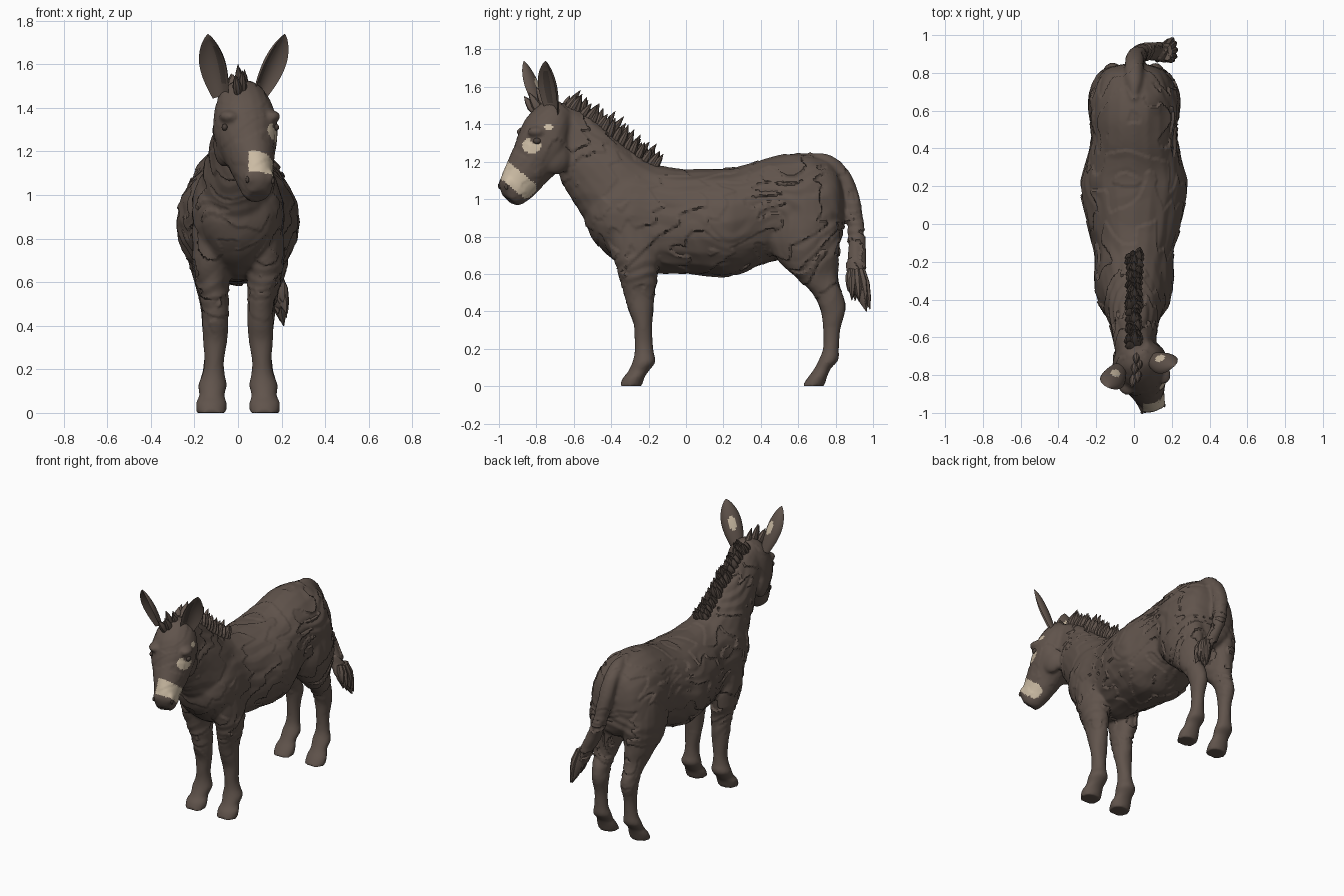
import bpy, bmesh, math, random
from mathutils import Vector, Matrix, noise

if "Cube" in bpy.data.objects:
    bpy.data.objects.remove(bpy.data.objects["Cube"])

random.seed(4)


def material(name, rgb):
    m = bpy.data.materials.new(name)
    m.diffuse_color = (*rgb, 1)
    m.use_nodes = True
    m.node_tree.nodes["Principled BSDF"].inputs["Base Color"].default_value = m.diffuse_color
    return m


BROWN = material("brown_coat", (0.118, 0.088, 0.072))
CREAM = material("cream_patch", (0.60, 0.50, 0.37))
DARK = material("dark_hair", (0.07, 0.053, 0.044))


def make(name, bm, mats, angle=40):
    me = bpy.data.meshes.new(name)
    bmesh.ops.recalc_face_normals(bm, faces=bm.faces)
    bm.to_mesh(me)
    bm.free()
    ob = bpy.data.objects.new(name, me)
    bpy.context.collection.objects.link(ob)
    for m in mats:
        me.materials.append(m)
    bpy.ops.object.select_all(action='DESELECT')
    ob.select_set(True)
    bpy.context.view_layer.objects.active = ob
    bpy.ops.object.shade_smooth_by_angle(angle=math.radians(angle))
    return ob


def spline(st, sub=4):
    """Catmull-Rom through the stations."""
    out = []
    for i in range(len(st) - 1):
        p = [st[max(i - 1, 0)], st[i], st[i + 1], st[min(i + 2, len(st) - 1)]]
        for k in range(sub):
            t = k / sub
            out.append([0.5 * (2 * b + (c - a) * t + (2 * a - 5 * b + 4 * c - d) * t * t
                               + (3 * b - a - 3 * c + d) * t ** 3) for a, b, c, d in zip(*p)])
    return out + [st[-1]]


def skin_rings(bm, rings):
    for a, b in zip(rings, rings[1:]):
        for k in range(len(a)):
            n = (k + 1) % len(a)
            bm.faces.new((a[k], a[n], b[n], b[k]))
    bm.faces.new(rings[0])
    bm.faces.new(rings[-1])


def loft(bm, stations, cx=0.0, side=1, sides=20):
    """Each station: two outline points (y, z), half width, optional x centre."""
    rings = []
    for s in spline([list(q) + [cx] if len(q) == 5 else list(q) for q in stations]):
        p, q = Vector((0, s[0], s[1])), Vector((0, s[2], s[3]))
        mid, half = (p + q) / 2, (p - q) / 2
        rings.append([bm.verts.new(mid + half * math.sin(a)
                      + Vector((side * (s[5] + s[4] * math.cos(a)), 0, 0)))
                      for a in (math.tau * k / sides for k in range(sides))])
    skin_rings(bm, rings)
    return [v for r in rings for v in r]


def ball(bm, pos, size):
    m = Matrix.Translation(pos) @ Matrix.Diagonal((*size, 1))
    return bmesh.ops.create_uvsphere(bm, u_segments=16, v_segments=10, radius=1, matrix=m)["verts"]


def spike(bm, base, tip, wide, thin):
    """Flattened pointed hair lock from base to tip."""
    d = Vector(tip) - Vector(base)
    m = (Matrix.Translation(base) @ d.to_track_quat('Z', 'X').to_matrix().to_4x4()
         @ Matrix.Diagonal((wide, thin, d.length, 1)))
    skin_rings(bm, [[bm.verts.new(m @ Vector((r * math.cos(a), r * math.sin(a), h)))
                     for a in (math.tau * k / 8 for k in range(8))]
                    for h, r in ((0, .8), (.35, 1), (.7, .65), (1, .06))])


# Head turn about the poll
TURN = (Matrix.Translation((0.005, -.66, 0)) @ Matrix.Rotation(math.radians(17), 4, 'Z')
        @ Matrix.Diagonal((1, 1.03, 1, 1)) @ Matrix.Translation((0, .66, 0)))

bm = bmesh.new()
# Trunk
loft(bm, [(.845, 1.04, .845, .87, .06), (.80, 1.17, .815, .74, .16), (.7, 1.23, .7, .69, .215),
          (.58, 1.245, .58, .68, .237), (.45, 1.225, .45, .665, .228), (.3, 1.18, .3, .605, .265),
          (.2, 1.165, .2, .585, .285), (0, 1.16, 0, .6, .25), (-.15, 1.18, -.15, .605, .21),
          (-.3, 1.2, -.3, .63, .21), (-.42, 1.15, -.42, .70, .19), (-.5, 1.05, -.5, .79, .135),
          (-.54, .98, -.54, .87, .06)])
# Neck
loft(bm, [(-.12, 1.17, -.38, .69, .19), (-.25, 1.23, -.5, .82, .175), (-.4, 1.35, -.585, .96, .14),
          (-.53, 1.45, -.66, 1.08, .114), (-.64, 1.51, -.69, 1.2, .10), (-.7, 1.52, -.74, 1.25, .08)])
# Head with brow, cheek and lip masses
head = loft(bm, [(-.69, 1.53, -.6, 1.40, .075), (-.76, 1.52, -.62, 1.31, .122),
                 (-.84, 1.45, -.645, 1.21, .148), (-.885, 1.37, -.69, 1.15, .142),
                 (-.92, 1.28, -.75, 1.09, .116), (-.965, 1.18, -.81, 1.025, .088),
                 (-1.0, 1.09, -.875, .975, .072), (-.985, 1.025, -.915, .965, .05)])
for s in (-1, 1):
    head += ball(bm, (s * .1, -.825, 1.36), (.045, .055, .03))
    head += ball(bm, (s * .09, -.72, 1.23), (.045, .085, .1))
    head += ball(bm, (s * .042, -.965, 1.08), (.03, .03, .04))
bmesh.ops.transform(bm, matrix=TURN, verts=head)
# Legs, mirrored, with knees, fetlocks and hooves
for s in (-1, 1):
    loft(bm, [(-.42, .98, -.17, .98, .07, .13), (-.41, .75, -.14, .75, .085, .125),
              (-.37, .62, -.15, .6, .078, .12), (-.335, .5, -.165, .5, .062, .105),
              (-.305, .4, -.175, .4, .06, .103), (-.28, .33, -.18, .33, .056, .105),
              (-.275, .24, -.178, .24, .045, .109), (-.275, .18, -.172, .18, .051, .112),
              (-.288, .125, -.163, .13, .066, .117), (-.312, .075, -.195, .085, .058, .12),
              (-.337, .045, -.22, .05, .071, .122), (-.357, 0, -.235, 0, .069, .122)], side=s)
    loft(bm, [(.5, 1.02, .78, 1.02, .1, .13), (.43, .85, .825, .82, .12, .125),
              (.47, .7, .815, .66, .1, .125), (.59, .58, .81, .57, .072, .12),
              (.68, .49, .845, .47, .056, .115), (.72, .4, .853, .41, .053, .113),
              (.733, .3, .825, .3, .042, .113), (.732, .2, .818, .2, .046, .115),
              (.705, .13, .815, .14, .062, .117), (.68, .085, .775, .095, .055, .12),
              (.65, .045, .755, .05, .069, .122), (.62, 0, .74, 0, .069, .122)], side=s)
# Tail
loft(bm, [(.64, 1.16, .66, 1.25, .03, 0), (.74, 1.12, .77, 1.235, .05, 0),
          (.82, 1.07, .87, 1.15, .05, 0), (.84, .97, .93, 1.0, .048, .01),
          (.865, .8, .955, .82, .043, .05), (.86, .65, .96, .66, .042, .12),
          (.86, .55, .96, .56, .04, .17), (.89, .48, .96, .49, .03, .195)])
raw = make("body_masses", bm, [BROWN])

# Blend all masses into one skin
mod = raw.modifiers.new("blend", 'REMESH')
mod.mode, mod.voxel_size = 'VOXEL', 0.0105
mod = raw.modifiers.new("soften", 'SMOOTH')
mod.factor, mod.iterations = 0.5, 5
skin = bpy.data.meshes.new_from_object(raw.evaluated_get(bpy.context.evaluated_depsgraph_get()))
bpy.data.objects.remove(raw)
bm = bmesh.new()
bm.from_mesh(skin)
bm.normal_update()

# Overlapping coat locks: stepped ridges running back and down
moves = []
for v in bm.verts:
    p = v.co
    zig = abs((p.z * 7 + 2 * noise.noise(p * 4)) % 1 - .5)
    f = (5.5 * (p.y * .8 - p.z * .6) + zig * 1.1 + 1.0 * noise.noise(p * 6)) % 1
    amp = .013 * min(1, max(0, (p.z - .3) / .3)) * min(1, max(.2, (p.y + .78) / .15))
    amp *= min(1, max(.45, noise.noise(p * 3 + Vector((7, 1, 3))) * 2 + .7))
    moves.append(v.normal * amp * (f - .5))
for v, d in zip(bm.verts, moves):
    v.co += d
bm.normal_update()
# Cream muzzle band, crescent under the eye and temple fleck on one side
for f in bm.faces:
    c, n = f.calc_center_median(), f.normal
    s = -.63 * c.y - .77 * c.z
    muzzle = c.y < -.8 and c.x > .05 and -.325 < s < -.23 and n.z > -.6
    eye = ((c.y + .80) / .032) ** 2 + ((c.z - 1.32) / .026) ** 2 < 1
    lid = c.x > .08 and ((c.y + .825) / .05) ** 2 + ((c.z - 1.287) / .042) ** 2 < 1 and not eye
    temple = c.x > .05 and ((c.y + .735) / .022) ** 2 + ((c.z - 1.385) / .018) ** 2 < 1
    f.material_index = int(muzzle or lid or temple)
body = make("body", bm, [BROWN, CREAM], 50)

# Eyes and nostrils, seated on the skin
bm = bmesh.new()
for s in (-1, 1):
    ball(bm, body.closest_point_on_mesh(TURN @ Vector((s * .15, -.85, 1.312)))[1], (.014, .02, .016))
make("eyes", bm, [DARK])
bm = bmesh.new()
for s in (-1, 1):
    ball(bm, body.closest_point_on_mesh(TURN @ Vector((s * .08, -1.0, 1.06)))[1], (.008, .01, .016))
make("nostrils", bm, [DARK])


# Ears: cupped leaves, dark hair on the inner side, small cream spot behind
def ear(name, base, tip, facing, hair, spot_at):
    base, tip, facing = Vector(base), Vector(tip), Vector(facing).normalized()
    axis = tip - base
    wide = axis.cross(facing).normalized()
    front = wide.cross(axis).normalized()
    nu, nv, bm = 20, 16, bmesh.new()
    for inset in (0, .012):
        grid = []
        for i in range(nu + 1):
            u = i / nu
            w = .066 * (.6 + .4 * math.sin(min(u / .5, 1) * math.pi / 2)) * (1 - max(0, u - .5) ** 2 * 3.9) ** .8
            w = max(w, .003)
            row = []
            for j in range(nv + 1):
                t = 2 * j / nv - 1
                r = max(w - inset * (1 - t ** 4), .001)
                row.append(bm.verts.new(base + axis * u + wide * r * math.sin(1.5 * t)
                                        - front * (r * .8 * math.cos(1.5 * t) - w * .4)))
            grid.append(row)
        for i in range(nu):
            for j in range(nv):
                f = bm.faces.new((grid[i][j], grid[i][j + 1], grid[i + 1][j + 1], grid[i + 1][j]))
                spot = ((i + .5 - 10) / 2.8) ** 2 + ((j + .5 - spot_at) / 2.0) ** 2 < 1
                strip = abs(j + .5 - hair) < 2 and 3 < i < 16
                f.material_index = 2 * int(strip) if inset else int(spot)
    bmesh.ops.remove_doubles(bm, verts=bm.verts, dist=.0005)
    make(name, bm, [BROWN, CREAM, DARK], 60)


ear("ear_left", (-.075, -.755, 1.45), (-.138, -.865, 1.738), (-.4, -.9, 0), 11, 8)
ear("ear_right", (.09, -.705, 1.45), (.215, -.75, 1.738), (.72, -.7, 0), 5, 8)

# Mane: rows of locks along the crest
bm = bmesh.new()
crest = spline([(-.19, 1.15), (-.3, 1.235), (-.42, 1.33), (-.54, 1.415), (-.65, 1.47)], 4)
for i, (y, z) in enumerate(crest):
    for s in (-1, 0, 1):
        x = s * .017 + random.uniform(-.006, .006)
        h = random.uniform(.105, .13) * (.88 if s else 1.08)
        lean = random.uniform(.3, .65)
        yy = y + s * .006
        spike(bm, (x, yy, z), (x * 1.4, yy + h * lean, z + h * (1 - lean * .3)), .022, .028)
# Forelock between the ears
for x, y, z in ((0, -.80, 1.60), (.02, -.84, 1.57), (-.012, -.865, 1.55), (.03, -.77, 1.575), (.01, -.74, 1.58)):
    spike(bm, (x * .6 + .008, y + .06, 1.465), (x, y, z), .026, .022)
make("mane", bm, [BROWN])

# Tail tuft
bm = bmesh.new()
for i in range(9):
    a = math.tau * i / 9
    spike(bm, (.165 + .012 * math.cos(a), .91 + .022 * math.sin(a), .62),
          (.205 + .022 * math.cos(a), .925 + .06 * math.sin(a), .45 - .04 * math.sin(a)
           + random.uniform(-.02, .02)), .038, .026)
spike(bm, (.17, .91, .6), (.21, .965, .4), .042, .038)
make("tail_tuft", bm, [BROWN])
